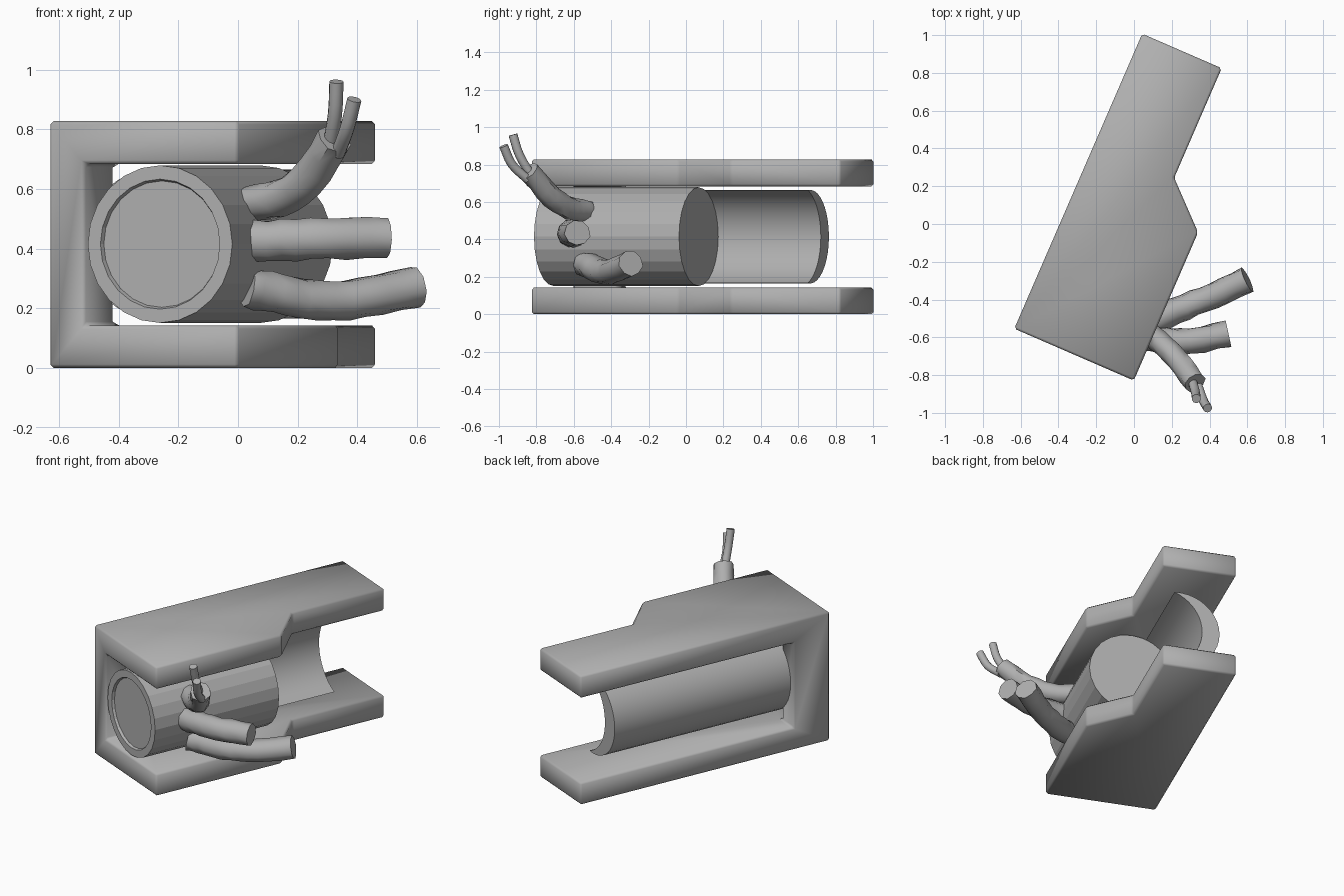
import bpy, bmesh, math, random
from mathutils import Matrix, Vector

if "Cube" in bpy.data.objects:
    bpy.data.objects.remove(bpy.data.objects["Cube"])

random.seed(3)
# Housing frame: local x = across, local y = along the body, turned in plan
PLACE = Matrix.Translation((-0.63, -0.545, 0)) @ Matrix.Rotation(math.radians(-23.45), 4, 'Z')
AXIS_S, AXIS_Z, R = 0.403, 0.415, 0.264

# Mid-grey metal used on every part
grey = bpy.data.materials.new("mid_grey")
grey.diffuse_color = (0.43, 0.43, 0.43, 1)
grey.use_nodes = True
grey.node_tree.nodes["Principled BSDF"].inputs["Base Color"].default_value = grey.diffuse_color


def finish(bm, name, smooth=None, matrix=None):
    bmesh.ops.recalc_face_normals(bm, faces=bm.faces)
    me = bpy.data.meshes.new(name)
    bm.to_mesh(me)
    bm.free()
    me.materials.append(grey)
    ob = bpy.data.objects.new(name, me)
    bpy.context.collection.objects.link(ob)
    if matrix:
        ob.matrix_world = matrix
    if smooth == 180:
        me.polygons.foreach_set("use_smooth", [True] * len(me.polygons))
    elif smooth:
        bpy.ops.object.select_all(action='DESELECT')
        bpy.context.view_layer.objects.active = ob
        ob.select_set(True)
        bpy.ops.object.shade_smooth_by_angle(angle=math.radians(smooth))
    return ob


def prism(name, points, offset, smooth=None):
    """Extrude a closed outline of 3D points by an offset."""
    bm = bmesh.new()
    face = bm.faces.new([bm.verts.new(p) for p in points])
    ext = bmesh.ops.extrude_face_region(bm, geom=[face])
    verts = [g for g in ext['geom'] if isinstance(g, bmesh.types.BMVert)]
    bmesh.ops.translate(bm, verts=verts, vec=offset)
    return finish(bm, name, smooth, PLACE)


def catmull(pts, steps):
    p = [Vector(q) for q in pts]
    p = [2 * p[0] - p[1]] + p + [2 * p[-1] - p[-2]]
    out = []
    for i in range(1, len(p) - 2):
        a, b, c, d = p[i - 1:i + 3]
        for k in range(steps):
            t = k / steps
            out.append(0.5 * (2 * b + (c - a) * t + (2 * a - 5 * b + 4 * c - d) * t * t
                              + (3 * b - a - 3 * c + d) * t ** 3))
    return out + [p[-2]]


def tube(name, pts, radius, sides, wobble=0.0):
    """Closed tube along a smooth path with slightly uneven rings."""
    path = catmull(pts, 3)
    bm = bmesh.new()
    rings = []
    ref = Vector((0.3, -0.8, 0.5))
    for i, p in enumerate(path):
        tan = (path[min(i + 1, len(path) - 1)] - path[max(i - 1, 0)]).normalized()
        ref = (ref - tan * ref.dot(tan)).normalized()
        side = tan.cross(ref)
        ring = []
        for k in range(sides):
            a = 2 * math.pi * k / sides
            r = radius * (1 + random.uniform(-wobble, wobble))
            ring.append(bm.verts.new(p + r * (math.cos(a) * ref + math.sin(a) * side)))
        rings.append(ring)
    for a, b in zip(rings, rings[1:]):
        for k in range(sides):
            n = (k + 1) % sides
            bm.faces.new((a[k], a[n], b[n], b[k]))
    bm.faces.new(rings[0])
    bm.faces.new(rings[-1])
    return finish(bm, name, 50)


# C-shaped housing: two stepped plates joined by a corner post
outline = [(0, -0.01), (0.69, -0.01), (0.69, 0.845), (0.459, 1.06), (0.459, 1.692), (0, 1.692)]
housing = prism("housing", [(x, y, 0) for x, y in outline], (0, 0, 0.828), 180)
gap = [(0.13, -0.1), (1, -0.1), (1, 1.9), (-0.1, 1.9), (-0.1, 0.24), (0.13, 0.24)]
cutter = prism("gap_cutter", [(x, y, 0.143) for x, y in gap], (0, 0, 0.541), 180)
cutter.hide_render = True
cutter.hide_set(True)
cut = housing.modifiers.new("gap", 'BOOLEAN')
cut.object = cutter
cut.operation = 'DIFFERENCE'
cut.solver = 'EXACT'
bev = housing.modifiers.new("bevel", 'BEVEL')
bev.width = 0.012
bev.segments = 1
bev.limit_method = 'ANGLE'
bev.angle_limit = math.radians(30)

# Faceted drum with a recessed front cap
bm = bmesh.new()
turn = Matrix.Translation((AXIS_S, 0.42, AXIS_Z)) @ Matrix.Rotation(math.radians(90), 4, 'X')
bmesh.ops.create_cone(bm, cap_ends=True, segments=24, radius1=R, radius2=R, depth=0.845, matrix=turn)
bm.normal_update()
front = [f for f in bm.faces if f.normal.y < -0.9]
bmesh.ops.inset_region(bm, faces=front, thickness=0.046, depth=0)
bmesh.ops.inset_region(bm, faces=front, thickness=0.006, depth=-0.015)
finish(bm, "drum", None, PLACE)

# Crescent cradle: hollowed on the drum side, rounded on the outside
oc, orad = 0.28, 0.25
d = AXIS_S - oc
dx = (d * d + R * R - orad * orad) / (2 * d)
h = math.sqrt(R * R - dx * dx)
inner_end = math.atan2(h, dx)
outer_end = math.atan2(h, oc - (AXIS_S - dx))
N = 20
profile = []
for k in range(N + 1):
    a = inner_end * (1 - 2 * k / N)
    profile.append((AXIS_S - R * math.cos(a), 0.22, AXIS_Z + R * math.sin(a)))
for k in range(1, N):
    a = -outer_end * (1 - 2 * k / N)
    profile.append((oc - orad * math.cos(a), 0.22, AXIS_Z + orad * math.sin(a)))
prism("cradle", profile, (0, 1.22, 0), 40)

# Three limp cables leaving the drum side
tube("upper_cable", [(0.03, -0.53, 0.55), (0.13, -0.62, 0.565), (0.23, -0.72, 0.63),
                     (0.325, -0.84, 0.765)], 0.06, 9, 0.08)
tube("middle_cable", [(0.02, -0.59, 0.425), (0.15, -0.615, 0.43), (0.3, -0.62, 0.435),
                      (0.5, -0.58, 0.435)], 0.07, 9, 0.08)
tube("lower_cable", [(0.03, -0.54, 0.27), (0.13, -0.5, 0.25), (0.27, -0.44, 0.225),
                     (0.42, -0.38, 0.235), (0.6, -0.295, 0.27)], 0.069, 9, 0.08)

# Two thin wires from the upper cable end
tube("tall_wire", [(0.305, -0.82, 0.73), (0.325, -0.89, 0.85), (0.33, -0.925, 0.96)], 0.024, 12)
tube("short_wire", [(0.335, -0.845, 0.72), (0.365, -0.93, 0.8), (0.39, -0.975, 0.9)], 0.024, 12)
